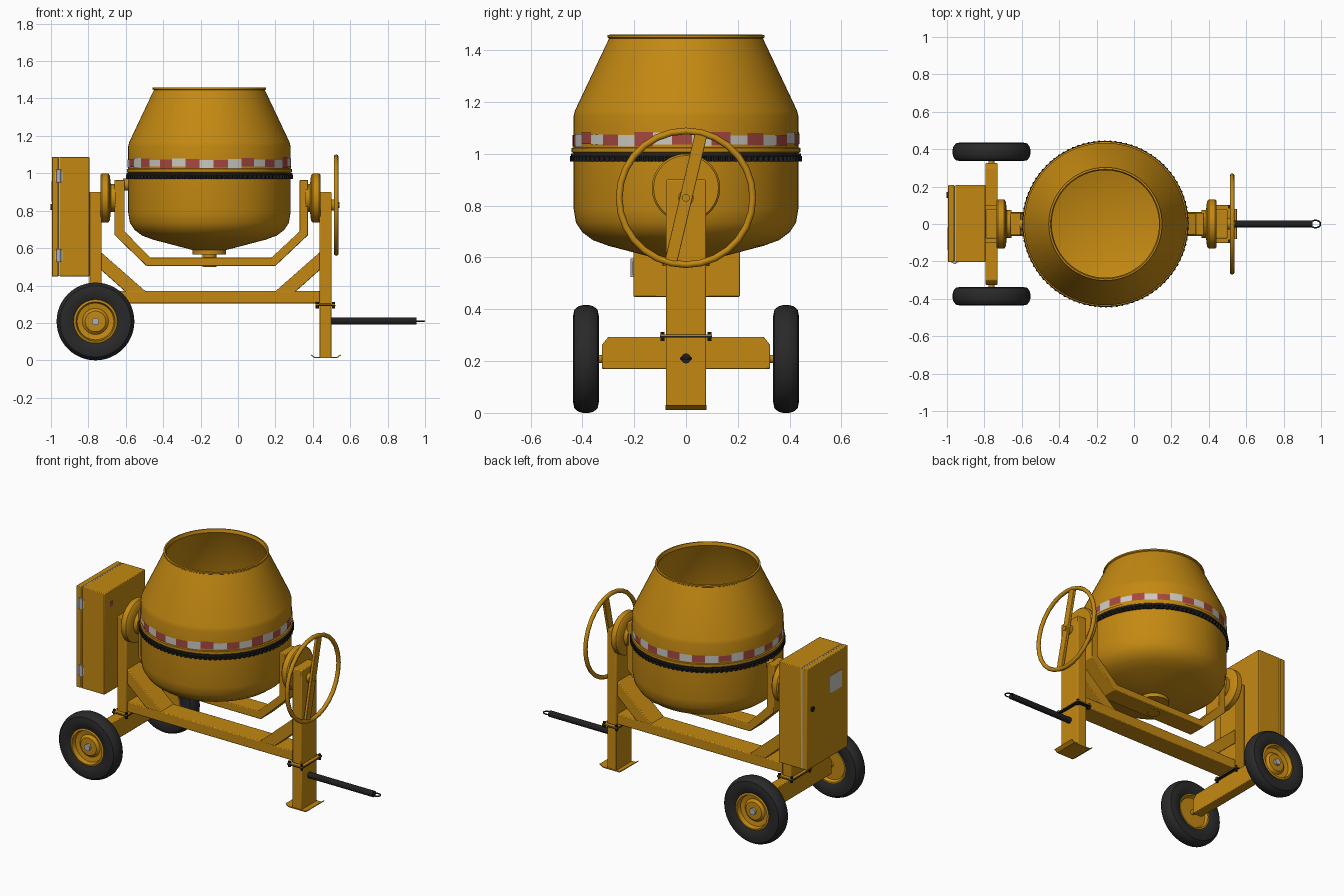
import bpy, bmesh, math, random
from mathutils import Matrix, Vector

if "Cube" in bpy.data.objects:
    bpy.data.objects.remove(bpy.data.objects["Cube"])

random.seed(4)


def material(name, rgb):
    m = bpy.data.materials.new(name)
    m.diffuse_color = (*rgb, 1)
    m.use_nodes = True
    m.node_tree.nodes["Principled BSDF"].inputs["Base Color"].default_value = m.diffuse_color
    return m


YELLOW = material("amber_paint", (0.55, 0.25, 0.006))
RUBBER = material("tyre_rubber", (0.022, 0.022, 0.022))
BLACK = material("black_metal", (0.015, 0.014, 0.013))
RED = material("stripe_red", (0.38, 0.065, 0.05))
WHITE = material("stripe_white", (0.6, 0.58, 0.54))
SILVER = material("silver", (0.45, 0.45, 0.45))

DX = -0.153          # drum centre
AXLE_X, AXLE_Z = -0.762, 0.208
PIVOT_Z = 0.868
AXES = {"x": Matrix.Rotation(math.pi / 2, 4, "Y"),
        "-x": Matrix.Rotation(-math.pi / 2, 4, "Y"),
        "y": Matrix.Rotation(-math.pi / 2, 4, "X"),
        "-y": Matrix.Rotation(math.pi / 2, 4, "X"),
        "z": Matrix.Identity(4)}


def finish(name, bm, mats, angle=35, bevel=0, normals=True):
    if normals:
        bmesh.ops.recalc_face_normals(bm, faces=bm.faces)
    me = bpy.data.meshes.new(name)
    bm.to_mesh(me)
    bm.free()
    for m in mats if isinstance(mats, list) else [mats]:
        me.materials.append(m)
    me.polygons.foreach_set("use_smooth", [True] * len(me.polygons))
    me.set_sharp_from_angle(angle=math.radians(angle))
    ob = bpy.data.objects.new(name, me)
    bpy.context.collection.objects.link(ob)
    if bevel:
        b = ob.modifiers.new("bevel", "BEVEL")
        b.width, b.segments, b.limit_method = bevel, 2, "ANGLE"
    return ob


def box(name, x, y, z, mat, bevel=0):
    bm = bmesh.new()
    bmesh.ops.create_cube(bm, size=1)
    for v in bm.verts:
        v.co = [(r[0] + r[1]) / 2 + c * (r[1] - r[0]) for c, r in zip(v.co, (x, y, z))]
    return finish(name, bm, mat, bevel=bevel)


def lathe(name, profile, centre, axis, mat, segs=48, closed=False):
    """Spin (radius, height) points about an axis through centre."""
    bm = bmesh.new()
    vs = [bm.verts.new((r, 0, h)) for r, h in profile]
    pairs = list(zip(vs, vs[1:])) + ([(vs[-1], vs[0])] if closed else [])
    edges = [bm.edges.new(p) for p in pairs]
    bmesh.ops.spin(bm, geom=vs + edges, cent=(0, 0, 0), axis=(0, 0, 1),
                   angle=math.tau, steps=segs)
    bmesh.ops.remove_doubles(bm, verts=bm.verts, dist=1e-5)
    bm.transform(Matrix.Translation(centre) @ AXES[axis])
    return finish(name, bm, mat)


def rod(name, r, a, b, centre, axis, mat, segs=24):
    return lathe(name, [(0, a), (r, a), (r, b), (0, b)], centre, axis, mat, segs)


def prism(name, points, lo, hi, mat, along="y", bevel=0):
    """Extrude a flat outline, (x, z) along y or (y, z) along x."""
    bm = bmesh.new()
    put = (lambda p: (p[0], lo, p[1])) if along == "y" else (lambda p: (lo, p[0], p[1]))
    face = bm.faces.new([bm.verts.new(put(p)) for p in points])
    new = bmesh.ops.extrude_face_region(bm, geom=[face])["geom"]
    step = Vector((0, hi - lo, 0)) if along == "y" else Vector((hi - lo, 0, 0))
    for v in new:
        if isinstance(v, bmesh.types.BMVert):
            v.co += step
    return finish(name, bm, mat, bevel=bevel)


def loop_tube(name, path, radius, mat):
    cu = bpy.data.curves.new(name, "CURVE")
    cu.dimensions, cu.bevel_depth, cu.bevel_resolution = "3D", radius, 2
    s = cu.splines.new("POLY")
    s.points.add(len(path) - 1)
    for p, co in zip(s.points, path):
        p.co = (*co, 1)
    s.use_cyclic_u = s.use_smooth = True
    cu.materials.append(mat)
    ob = bpy.data.objects.new(name, cu)
    bpy.context.collection.objects.link(ob)


# Mixing drum: open double wall with rolled rim and joint flange
lathe("drum", [(0, .585), (.09, .59), (.30, .645), (.36, .667), (.40, .697), (.425, .735),
               (.434, .79), (.434, 1.003), (.441, 1.006), (.441, 1.022), (.434, 1.025),
               (.434, 1.145), (.428, 1.168), (.297, 1.445), (.303, 1.449), (.303, 1.458),
               (.293, 1.46), (.287, 1.44), (.418, 1.16), (.42, .79), (.385, .70),
               (.30, .66), (0, .61)], (DX, 0, 0), "z", YELLOW, 72)
rod("drum_hub", .09, .567, .60, (DX, 0, 0), "z", YELLOW, 32)
rod("drum_spindle", .037, .50, .57, (DX, 0, 0), "z", YELLOW)

# Toothed ring gear
bm = bmesh.new()
teeth = 96
ring = []
for i in range(teeth * 4):
    a = math.tau * i / (teeth * 4)
    r = .447 if i % 4 < 2 else .436
    ring.append([bm.verts.new((DX + q * math.cos(a), q * math.sin(a), z))
                 for q, z in ((r, .97), (r, .992), (.43, .992), (.43, .97))])
for p, q in zip(ring, ring[1:] + ring[:1]):
    for k in range(4):
        bm.faces.new((p[k], q[k], q[(k + 1) % 4], p[(k + 1) % 4]))
finish("ring_gear", bm, BLACK, 20)
lathe("gear_lip", [(.43, .99), (.444, .99), (.444, 1.002), (.43, 1.002)],
      (DX, 0, 0), "z", BLACK, 72, True)

# Warning band of uneven red and white plates
bm = bmesh.new()
for i in range(36):
    lo, hi = 1.026 + random.uniform(0, .012), 1.078 + random.uniform(-.008, .008)
    cols = []
    for k in range(3):
        a = math.radians(-97 + 10 * i + 5 * k)
        cols.append([bm.verts.new((DX + .4375 * math.cos(a), .4375 * math.sin(a), z))
                     for z in (lo, hi)])
    for p, q in zip(cols, cols[1:]):
        f = bm.faces.new((p[0], q[0], q[1], p[1]))
        f.material_index = i % 2
finish("warning_band", bm, [WHITE, RED], normals=False)

# Tilting yoke under the drum
prism("yoke", [(-.66, .965), (-.66, .67), (-.49, .505), (.20, .505), (.375, .67), (.375, .965),
               (.33, .965), (.33, .69), (.18, .55), (-.47, .55), (-.607, .69), (-.607, .965)],
      -.06, .06, YELLOW, bevel=.004)
rod("pinion_boss", .032, -.615, -.575, (0, 0, .94), "x", YELLOW)

# Frame: posts, beam, braces, bearing discs
box("left_post", (-.795, -.73), (-.077, .077), (.28, .90), YELLOW, .005)
box("right_post", (.435, .50), (-.077, .077), (.30, .90), YELLOW, .005)
box("main_beam", (-.74, .44), (-.065, .065), (.305, .37), YELLOW, .005)
for side, x0, s in (("left", -.73, 1), ("right", .435, -1)):
    prism(side + "_brace", [(x0 - s * .01, .585), (x0 + s * .24, .365), (x0 + s * .13, .365),
                            (x0 - s * .01, .49)], -.065, .065, YELLOW, bevel=.004)
    lathe(side + "_bearing", [(0, -.005), (.125, -.005), (.132, .002), (.132, .035),
                              (.12, .045), (.075, .05), (.075, .075), (0, .075)],
          (x0, 0, PIVOT_Z), "x" if s > 0 else "-x", YELLOW)

# Support leg with upturned foot
box("support_leg", (.435, .50), (-.077, .077), (.015, .30), YELLOW, .004)
prism("foot_plate", [(.388, .028), (.41, .012), (.53, .012), (.552, .028), (.549, .031),
                     (.528, .018), (.412, .018), (.391, .031)], -.08, .08, YELLOW)

# Bolted flanges below each post
for side, cx in (("left", AXLE_X), ("right", .4675)):
    box(side + "_flange", (cx - .052, cx + .052), (-.1, .1), (.297, .302), YELLOW)
    box(side + "_gasket", (cx - .053, cx + .053), (-.101, .101), (.291, .297), BLACK)
    for i, (sx, sy) in enumerate(((1, 1), (1, -1), (-1, 1), (-1, -1))):
        rod(f"{side}_bolt_{i}", .009, .277, .312, (cx + sx * .043, sy * .09, 0), "z", BLACK, 6)

# Axle beam with clipped ends, and wheels
prism("axle_beam", [(-.325, .17), (.325, .17), (.325, .262), (.30, .293), (-.30, .293),
                    (-.325, .262)], -.795, -.73, YELLOW, along="x", bevel=.004)
half = [(.112, .036), (.135, .047), (.165, .05), (.19, .045), (.203, .03), (.208, .012)]
tyre = half + [(r, -h) for r, h in reversed(half)]
for side, s, axis in (("front", -1, "-y"), ("back", 1, "y")):
    c = (AXLE_X, s * .386, AXLE_Z)
    lathe(side + "_tyre", tyre, c, axis, RUBBER, 48, True)
    lathe(side + "_rim", [(0, -.02), (.095, -.02), (.105, -.036), (.117, -.036), (.117, .038),
                          (.105, .042), (.098, .015), (.07, .01), (.055, .024), (0, .026)],
          c, axis, YELLOW)
    rod(side + "_hub_cap", .02, .02, .04, c, axis, SILVER, 16)
    rod(side + "_axle_stub", .016, -.07, 0, c, axis, YELLOW, 16)

# Motor cabinet with door, seal, hinges, lock and labels
box("cabinet", (-.953, -.795), (-.203, .208), (.448, 1.088), YELLOW, .004)
box("cabinet_door", (-.995, -.961), (-.203, .208), (.448, 1.088), YELLOW, .004)
box("door_seal", (-.961, -.953), (-.201, .206), (.45, 1.086), SILVER)
for i, z in enumerate((.56, .985)):
    rod(f"hinge_{i}", .012, z - .035, z + .035, (-.958, -.203, 0), "z", SILVER, 16)
    box(f"hinge_leaf_{i}", (-.978, -.938), (-.206, -.2), (z - .025, z + .025), SILVER)
rod("door_lock", .016, -.002, .007, (-.995, .155, .82), "-x", BLACK, 16)
box("door_label", (-.997, -.993), (-.14, -.02), (.85, .96), WHITE, .001)
box("warning_label", (-.797, -.793), (-.15, -.12), (.985, 1.015), RED)

# Tilting handwheel with one slanted spoke bar
wz, wx = .83, .525
loop_tube("handwheel_rim", [(wx, .258 * math.cos(math.tau * i / 28),
                             wz + .258 * math.sin(math.tau * i / 28)) for i in range(28)],
          .013, YELLOW)
d, n = Vector((.23, .973)), Vector((.973, -.23))
spoke = [d * (a * .255) + n * (b * w) + Vector((0, wz))
         for a, b, w in ((1, 1, .024), (1, -1, .024), (-1, -1, .024), (-1, 1, .024))]
prism("handwheel_spoke", [tuple(p) for p in spoke], .516, .534, YELLOW, along="x", bevel=.003)
rod("handwheel_hub", .03, .495, .52, (0, 0, wz), "x", YELLOW)
rod("handwheel_bolt", .016, .53, .542, (0, 0, wz), "x", YELLOW, 6)

# Tow bar with wire eye
rod("tow_bar", .019, .495, .955, (0, 0, .21), "x", BLACK)
loop_tube("tow_eye", [(.97 + .027 * math.cos(math.tau * i / 16),
                       .02 * math.sin(math.tau * i / 16), .21) for i in range(16)], .004, BLACK)
